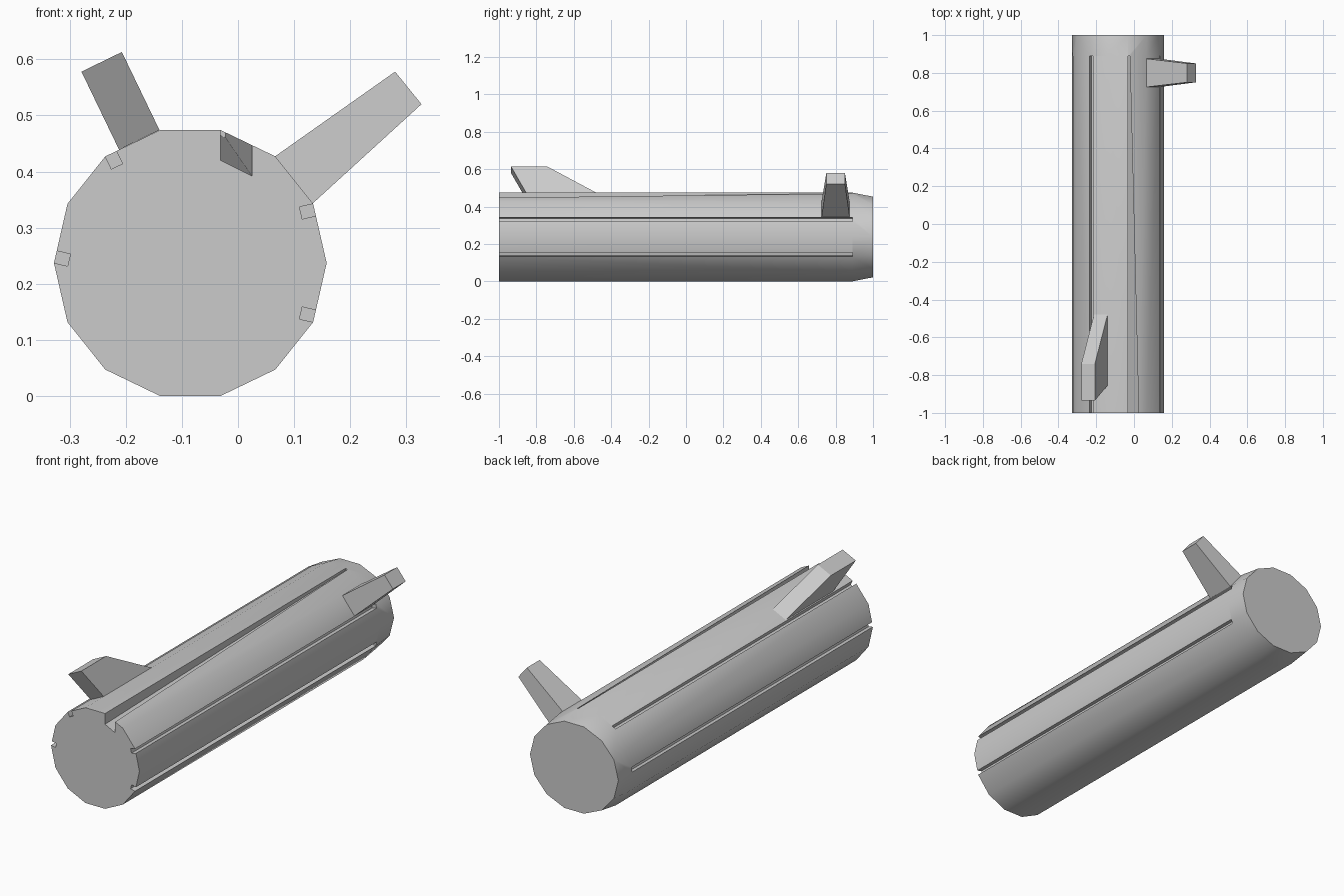
import bpy
import bmesh
from math import cos, sin, pi, radians
from mathutils import Vector

cube = bpy.data.objects.get("Cube")
if cube:
    bpy.data.objects.remove(cube, do_unlink=True)

SIDES, RADIUS, CX, CZ = 14, 0.243, -0.085, 0.237
GROOVE_END = 0.89

grey = bpy.data.materials.new("plain_grey")
grey.use_nodes = True
grey.diffuse_color = (0.6, 0.6, 0.6, 1)
grey.node_tree.nodes["Principled BSDF"].inputs["Base Color"].default_value = grey.diffuse_color


def loft(name, loops):
    """Closed solid through loops of equal point count."""
    bm = bmesh.new()
    rings = [[bm.verts.new(p) for p in loop] for loop in loops]
    n = len(rings[0])
    for a, b in zip(rings, rings[1:]):
        for i in range(n):
            j = (i + 1) % n
            bm.faces.new((a[i], a[j], b[j], b[i]))
    bm.faces.new(rings[0])
    bm.faces.new(rings[-1])
    bmesh.ops.recalc_face_normals(bm, faces=bm.faces)
    mesh = bpy.data.meshes.new(name)
    bm.to_mesh(mesh)
    bm.free()
    mesh.materials.append(grey)
    obj = bpy.data.objects.new(name, mesh)
    bpy.context.collection.objects.link(obj)
    return obj


def rim(i):
    """Corner i of the barrel section, counted from the +x side."""
    a = 2 * pi * i / SIDES
    return Vector((CX + RADIUS * cos(a), 0, CZ + RADIUS * sin(a)))


def ring(y, squash=1):
    pts = [rim(i) for i in range(SIDES)]
    return [(p.x, y, CZ + (p.z - CZ) * squash) for p in pts]


def section(points, y):
    return [(x, y, z) for x, z in points]


def activate(obj):
    bpy.ops.object.select_all(action="DESELECT")
    obj.select_set(True)
    bpy.context.view_layer.objects.active = obj


def cut(obj, cutter):
    cutter.hide_render = True
    mod = obj.modifiers.new("cut", "BOOLEAN")
    mod.operation = "DIFFERENCE"
    mod.solver = "EXACT"
    mod.object = cutter
    activate(obj)
    bpy.ops.object.modifier_apply(modifier=mod.name)
    bpy.data.objects.remove(cutter, do_unlink=True)


# Barrel, with the rear end flattened top and bottom
barrel = loft("barrel", [ring(-1), ring(GROOVE_END), ring(1, 0.91)])

# Straight grooves beside chosen corners: (corner, direction round the barrel)
for corner, step in ((1, -1), (-1, 1), (5, -1), (7, -1)):
    p, q = rim(corner), rim(corner + step)
    along = (q - p).normalized() * 0.022
    out = ((p + q) / 2 - Vector((CX, 0, CZ))).normalized()
    quad = [p - out * 0.025, p + along - out * 0.025, p + along + out * 0.05, p + out * 0.05]
    flat = [(v.x, v.z) for v in quad]
    cut(barrel, loft("groove_cutter", [section(flat, -1.05), section(flat, GROOVE_END)]))

# Tapered sloping channel along the top
wide = [(-0.031, 0.42), (0.025, 0.392), (0.025, 0.55), (-0.031, 0.55)]
narrow = [(-0.031, 0.464), (-0.022, 0.46), (-0.022, 0.55), (-0.031, 0.55)]
cut(barrel, loft("channel_cutter", [section(wide, -1.01), section(narrow, GROOVE_END)]))

activate(barrel)
bpy.ops.object.shade_smooth_by_angle(angle=radians(30))


def fin(name, root, tip, root_y, tip_y):
    """Four-sided fin: two (x, z) points and a y range at each end."""
    loops = []
    for ((ax, az), (bx, bz)), (y0, y1) in ((root, root_y), (tip, tip_y)):
        loops.append([(ax, y0, az), (ax, y1, az), (bx, y1, bz), (bx, y0, bz)])
    return loft(name, loops)


# Side fin near the rear, swept fin near the front
fin("rear_fin", ((0.066, 0.427), (0.133, 0.343)), ((0.28, 0.578), (0.327, 0.52)),
    (0.725, 0.875), (0.75, 0.85))
fin("front_fin", ((-0.14, 0.474), (-0.212, 0.439)), ((-0.207, 0.613), (-0.279, 0.578)),
    (-0.855, -0.48), (-0.935, -0.74))
